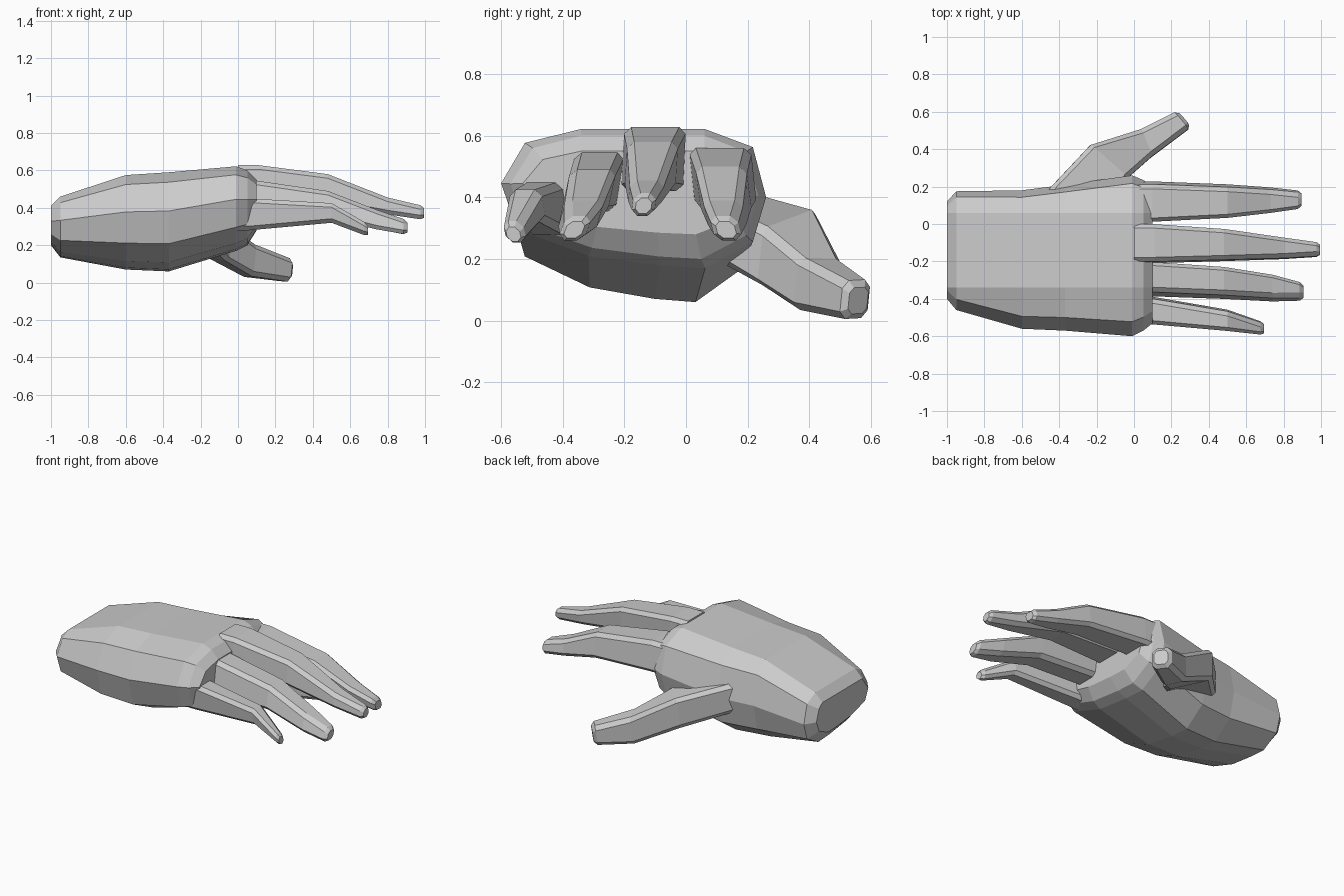
import bpy
import bmesh
from mathutils import Vector

cube = bpy.data.objects.get("Cube")
if cube:
    bpy.data.objects.remove(cube, do_unlink=True)

grey = bpy.data.materials.new("plain grey")
grey.use_nodes = True
COLOUR = (0.6, 0.6, 0.6, 1)
grey.diffuse_color = COLOUR
grey.node_tree.nodes["Principled BSDF"].inputs["Base Color"].default_value = COLOUR


def loft(name, rings):
    """Skin a list of equal-length rings and cap both ends."""
    bm = bmesh.new()
    loops = [[bm.verts.new(p) for p in ring] for ring in rings]
    n = len(loops[0])
    for a, b in zip(loops, loops[1:]):
        for i in range(n):
            j = (i + 1) % n
            bm.faces.new((a[i], a[j], b[j], b[i]))
    bm.faces.new(loops[0])
    bm.faces.new(loops[-1])
    bmesh.ops.recalc_face_normals(bm, faces=bm.faces)
    mesh = bpy.data.meshes.new(name)
    bm.to_mesh(mesh)
    bm.free()
    mesh.materials.append(grey)
    bpy.context.collection.objects.link(bpy.data.objects.new(name, mesh))


def chamfer(corners, cut):
    """Turn four corners into an eight-sided ring."""
    ring = []
    for i, c in enumerate(corners):
        for other in (corners[i - 1], corners[(i + 1) % 4]):
            d = other - c
            ring.append(c + d.normalized() * min(cut, d.length * 0.3))
    return ring


def digit(name, sections, cut=0.022):
    """Tapered digit from four-corner sections, with a bevelled tip."""
    centres = [sum(s, Vector()) / 4 for s in sections]
    mid = centres[-1]
    step = (mid - centres[-2]).normalized() * 0.02
    rings = [chamfer(s, cut) for s in sections]
    tip = [mid + (p - mid) * 0.68 for p in rings[-1]]
    rings[-1] = [p - step for p in rings[-1]]
    loft(name, rings + [tip])


# Palm: one rounded outline fitted to each section; the flat back keeps its width
BACK = (0.06, -0.34)
OUTLINE = [(.09, .9), (0, .61), (.06, .28), (.33, .09), (.6, .02),
           (.77, 0), (.95, .19), (1, .51), (.95, .87)]


def palm_ring(x, y0, y1, z0, z1):
    back = [(x, y, z1) for y in BACK]
    return back + [(x, y0 + u * (y1 - y0), z0 + v * (z1 - z0)) for u, v in OUTLINE]


loft("palm", [palm_ring(*s) for s in (
    (-1.00, -.40, .12, .20, .41),
    (-0.95, -.46, .175, .135, .46),
    (-0.60, -.56, .18, .07, .575),
    (-0.37, -.57, .21, .06, .59),
    (-0.01, -.60, .26, .17, .622),
    (0.05, -.57, .235, .20, .60),
    (0.10, -.53, .20, .28, .55))])


def finger(name, lean, path):
    """Path of (x, y low, y high, z bottom, z top); lean shifts the underside."""
    x, *base = path[0]
    digit(name, [[Vector(c) for c in ((x, y0, z1), (x, y1, z1),
                                      (x, y1 + lean, z0), (x, y0 + lean, z0))]
                 for x, y0, y1, z0, z1 in [(x - 0.11, *base)] + path])


finger("index_finger", 0.02, [(.10, .01, .21, .37, .56), (.50, .03, .195, .345, .50),
                              (.73, .055, .18, .29, .39), (.895, .075, .165, .255, .335)])
finger("middle_finger", -0.01, [(.11, -.20, 0, .42, .628), (.48, -.19, -.025, .425, .58),
                                (.80, -.18, -.07, .365, .455), (.995, -.17, -.095, .335, .41)])
finger("ring_finger", -0.03, [(.10, -.36, -.20, .355, .545), (.48, -.375, -.225, .35, .49),
                              (.74, -.39, -.265, .285, .39), (.905, -.39, -.305, .255, .335)])
finger("little_finger", 0.015, [(.06, -.535, -.395, .28, .45), (.50, -.575, -.47, .32, .425),
                                (.695, -.60, -.535, .245, .315)])

# Thumb: outer top corner, inner top corner and depth at each joint
thumb = []
for outer, inner, depth in (((-.47, .17, .43), (-.12, .10, .38), .18),
                            ((-.23, .425, .365), (-.03, .25, .30), .19),
                            ((.04, .51, .20), (.10, .365, .205), .17),
                            ((.235, .61, .13), (.31, .52, .125), .125)):
    top = [Vector(outer), Vector(inner)]
    down = Vector((-0.1 * depth, -0.1 * depth, -depth))
    thumb.append(top + [top[1] + down, top[0] + down])
digit("thumb", thumb, 0.025)
